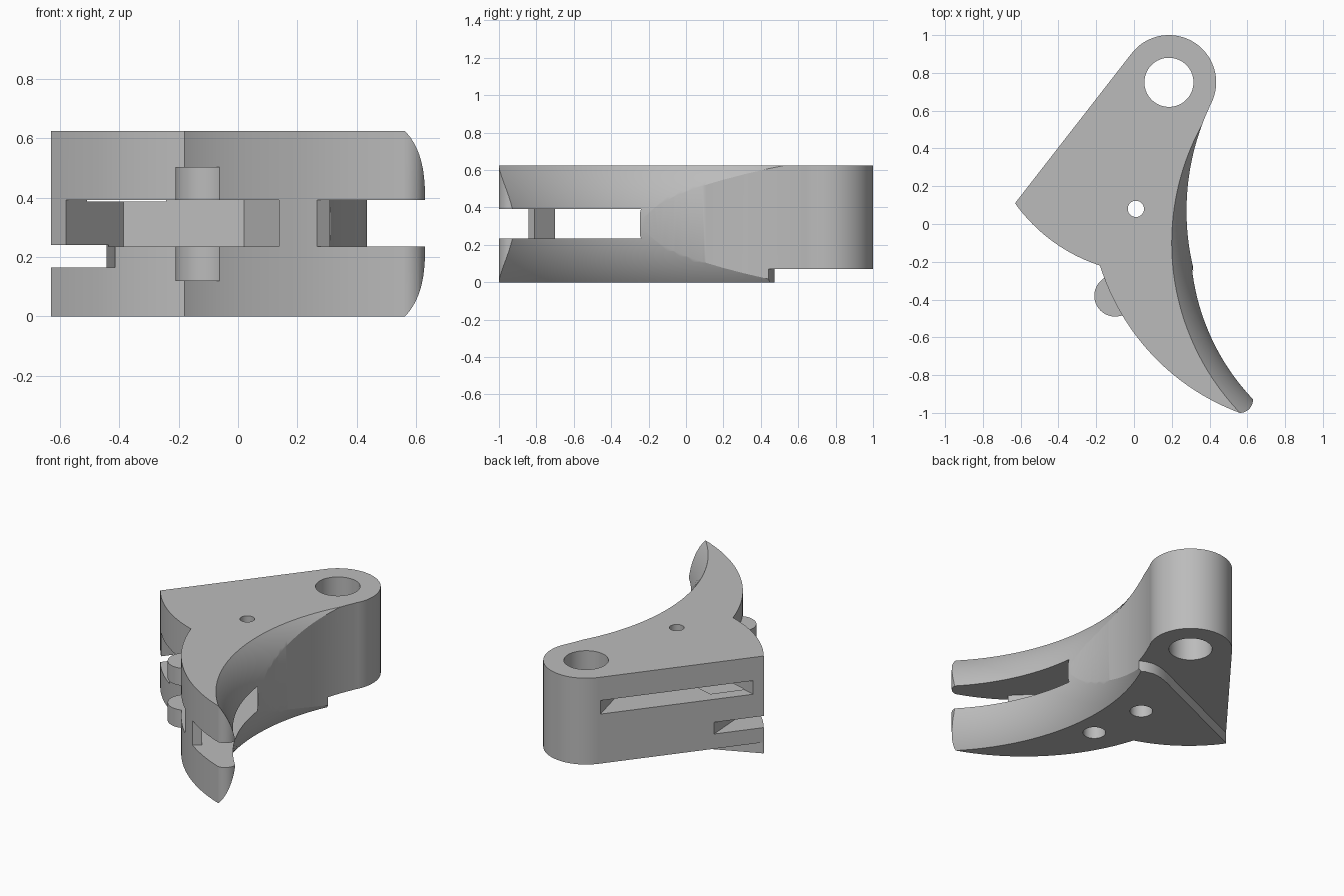
import bpy, bmesh
from math import sin, cos, pi, radians, sqrt, hypot, atan2
from mathutils import Vector

cube = bpy.data.objects.get("Cube")
if cube:
    bpy.data.objects.remove(cube, do_unlink=True)

H = 0.625                      # body thickness
SLOT_LOW, SLOT_TOP = 0.235, 0.392

grey = bpy.data.materials.new("plain grey")
grey.use_nodes = True
grey.diffuse_color = (0.5, 0.5, 0.5, 1)
grey.node_tree.nodes["Principled BSDF"].inputs["Base Color"].default_value = (0.5, 0.5, 0.5, 1)


def add_object(name, bm):
    bmesh.ops.recalc_face_normals(bm, faces=bm.faces[:])
    mesh = bpy.data.meshes.new(name)
    bm.to_mesh(mesh)
    bm.free()
    mesh.materials.append(grey)
    obj = bpy.data.objects.new(name, mesh)
    bpy.context.collection.objects.link(obj)
    return obj


def prism(name, points, low, high):
    bm = bmesh.new()
    face = bm.faces.new([bm.verts.new((x, y, low)) for x, y in points])
    top = bmesh.ops.extrude_face_region(bm, geom=[face])["geom"]
    verts = [v for v in top if isinstance(v, bmesh.types.BMVert)]
    bmesh.ops.translate(bm, verts=verts, vec=(0, 0, high - low))
    return add_object(name, bm)


def arc(cx, cy, r, start, end, n):
    angles = [radians(start + (end - start) * i / n) for i in range(n + 1)]
    return [(cx + r * cos(a), cy + r * sin(a)) for a in angles]


def disc(name, x, y, r, low, high):
    return prism(name, arc(x, y, r, 0, 354.375, 63), low, high)


def bulge(a, b, rise, n):
    """Circular arc from a to b, bowed to the right of the direction of travel."""
    a, b = Vector(a), Vector(b)
    half = (b - a).length / 2
    along = (b - a).normalized()
    out = Vector((along.y, -along.x))
    r = (half * half + rise * rise) / (2 * rise)
    centre = (a + b) / 2 - out * (r - rise)
    spread = atan2(half, r - rise)
    turns = [spread * (2 * i / n - 1) for i in range(n + 1)]
    return [tuple(centre + r * (along * sin(t) + out * cos(t))) for t in turns]


def combine(target, tool, operation):
    mod = target.modifiers.new("cut", "BOOLEAN")
    mod.operation, mod.solver, mod.object = operation, "EXACT", tool
    bpy.context.view_layer.objects.active = target
    bpy.ops.object.modifier_apply(modifier=mod.name)
    bpy.data.objects.remove(tool, do_unlink=True)


# Body: pivot lug, straight back, sear corner, curved blade and tip
lug = (0.185, 0.75)
back_curve = bulge((-0.18, -0.22), (0.56, -1.0), 0.125, 40)
wall_y = [-0.78 + 1.385 * i / 48 for i in range(49)]
wall = [(1.578 - sqrt(1.69 - (y - 0.07) ** 2), y) for y in wall_y]
outline = (arc(*lug, 0.25, -30, 142.5, 48)
           + bulge((-0.63, 0.11), (-0.18, -0.22), 0.045, 16)[:-1]
           + back_curve
           + arc(0.56, -0.93, 0.07, -90, 0, 10)[1:]
           + wall)
body = prism("trigger_body", outline, 0, H)

# Round boss behind the blade
combine(body, disc("boss", -0.1, -0.38, 0.11, 0.12, 0.503), "UNION")


# Rounded finger face, cut by a waisted solid of revolution
def finger_cutter():
    bm = bmesh.new()
    half, rise, steps, sides = H / 2, 0.105, 24, 224
    r = (half * half + rise * rise) / (2 * rise)
    rings = []
    for i in range(steps + 1):
        dz = (half + 0.04) * (2 * i / steps - 1)
        radius = 1.195 + r - sqrt(r * r - dz * dz)
        rings.append([bm.verts.new((1.5 + radius * cos(2 * pi * k / sides),
                                    -0.1 + radius * sin(2 * pi * k / sides),
                                    half + dz)) for k in range(sides)])
    for low, high in zip(rings, rings[1:]):
        for k in range(sides):
            n = (k + 1) % sides
            bm.faces.new((low[k], low[n], high[n], high[k]))
    bm.faces.new(rings[0])
    bm.faces.new(rings[-1])
    return add_object("finger_cutter", bm)


combine(body, finger_cutter(), "DIFFERENCE")

# Central slot: splits the blade and runs into the body
slot = [(-0.385, 0.3), (-0.69, -0.1), (-0.69, -1.1), (0.75, -1.1),
        (0.75, -0.245), (0.31, -0.245), (0.02, 0.2)]
# Pocket along the straight back
pocket = [(-0.59, 0.16), (-0.64, 0.2), (-0.1, 0.98), (-0.02, 0.9),
          (0.04, 0.66), (-0.36, 0.1)]
# Notch below the slot at the sear corner
notch = [(-0.45, 0.45), (-0.8, 0.45), (-0.8, -0.3), (-0.413, -0.3), (-0.415, -0.1)]
# Shallow step under the lug and straight back
step = [(-0.66, 0.1), (0.11, 0.44), (0.18, 0.465), (0.24, 0.473), (0.3, 0.46),
        (0.36, 0.425), (0.42, 0.38), (0.7, 0.38), (0.7, 1.1), (-0.8, 1.1), (-0.8, 0.1)]

cutters = [
    prism("slot_cutter", slot, SLOT_LOW, SLOT_TOP),
    prism("pocket_cutter", pocket, 0.388, 0.475),
    prism("notch_cutter", notch, 0.165, 0.24),
    prism("step_cutter", step, -0.1, 0.07),
    disc("pivot_hole", *lug, 0.13, -0.1, 0.8),
    disc("pin_hole", 0.01, 0.08, 0.043, -0.1, 0.8),
    disc("pin_hole_wide", 0.01, 0.08, 0.068, -0.1, 0.3),
    disc("spring_hole", 0.06, -0.3, 0.068, -0.1, 0.3),
]
for cutter in cutters:
    combine(body, cutter, "DIFFERENCE")

# Small bridge joining the two prongs, flush with the back curve
outer = [p for p in back_curve if 0.12 < p[0] < 0.28]
bridge = prism("prong_bridge", outer + [(0.31, -0.81), (0.2, -0.7)],
               SLOT_LOW - 0.005, SLOT_TOP + 0.005)

for obj in (body, bridge):
    bpy.ops.object.select_all(action="DESELECT")
    obj.select_set(True)
    bpy.context.view_layer.objects.active = obj
    bpy.ops.object.shade_smooth_by_angle(angle=radians(25))
